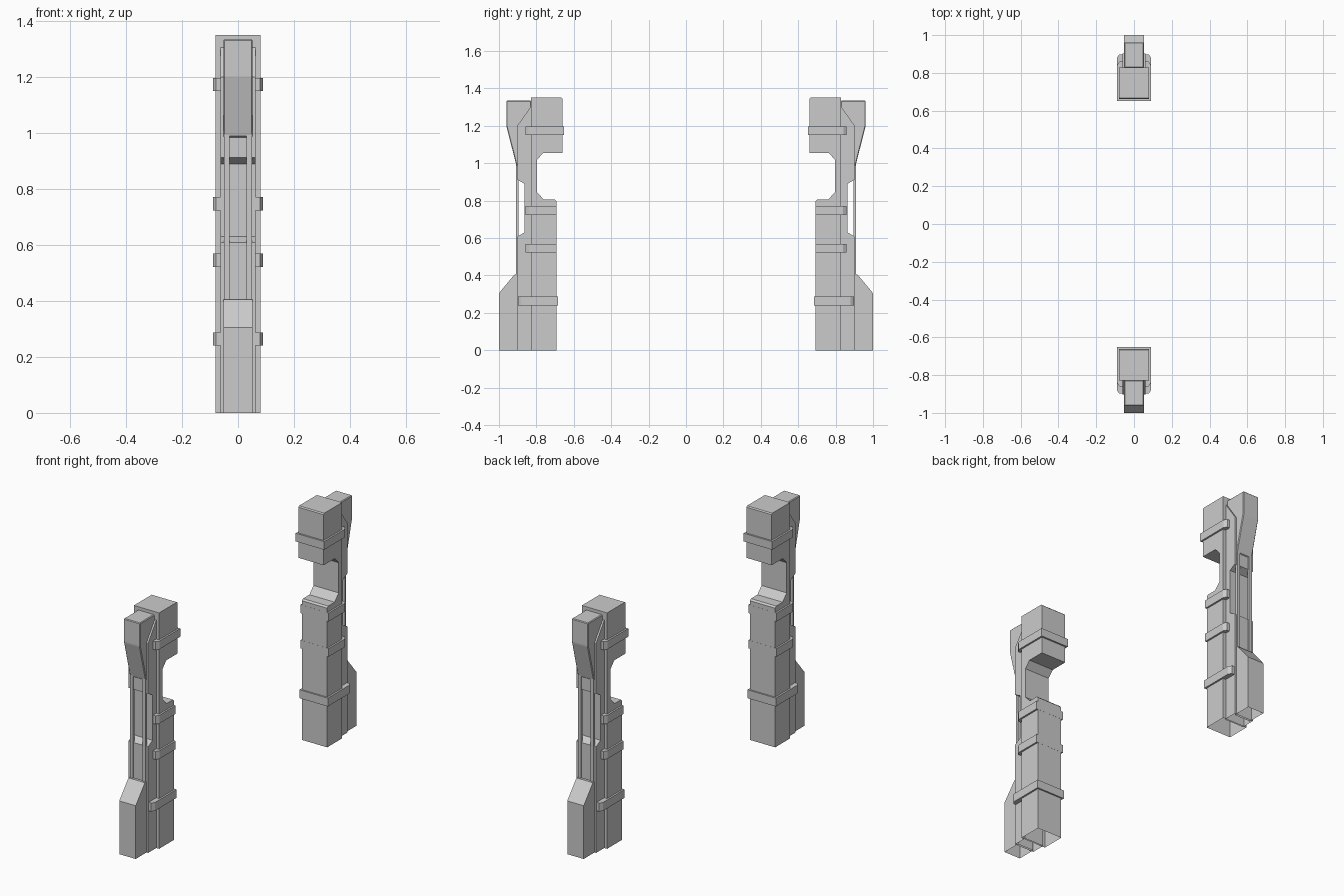
import bpy, bmesh

if "Cube" in bpy.data.objects:
    bpy.data.objects.remove(bpy.data.objects["Cube"])


def prism(name, pts, place, lo, hi, open_bottom=False, bevel=0.0):
    """Extrude a 2D outline from lo to hi; place() maps (a, b, t) to 3D."""
    bm = bmesh.new()
    face = bm.faces.new([bm.verts.new(place(a, b, lo)) for a, b in pts])
    ext = bmesh.ops.extrude_face_region(bm, geom=[face])
    for v in ext["geom"]:
        if isinstance(v, bmesh.types.BMVert):
            v.co += place(0, 0, hi) - place(0, 0, lo)
    bmesh.ops.recalc_face_normals(bm, faces=bm.faces)
    if bevel:
        bmesh.ops.bevel(bm, geom=bm.edges[:], offset=bevel, segments=1, affect='EDGES')
    if open_bottom:
        low = [f for f in bm.faces if all(abs(v.co.z) < 1e-5 for v in f.verts)]
        bmesh.ops.delete(bm, geom=low, context='FACES')
    me = bpy.data.meshes.new(name)
    bm.to_mesh(me)
    bm.free()
    ob = bpy.data.objects.new(name, me)
    bpy.context.collection.objects.link(ob)
    # the second pillar is a mirror image across the middle
    mod = ob.modifiers.new("Mirror", 'MIRROR')
    mod.use_axis = (False, True, False)
    mod.use_mirror_merge = False
    return ob


from mathutils import Vector
side = lambda y, z, t: Vector((t, y, z))   # side profile, extruded across x
plan = lambda x, y, t: Vector((x, y, t))   # floor plan, extruded up z

# main column with the notch on its inner side
column = [(0.693, 0), (0.693, 0.797), (0.702, 0.806), (0.76, 0.806), (0.797, 0.845),
          (0.797, 1.018), (0.763, 1.055), (0.661, 1.055), (0.661, 1.345),
          (0.667, 1.351), (0.828, 1.351), (0.828, 0)]
prism("column", column, side, -0.08, 0.08, True)

# narrower spine on the outer side, recessed halfway up
spine = [(0.82, 0), (0.902, 0), (0.902, 0.608), (0.863, 0.63), (0.863, 0.89),
         (0.902, 0.912), (0.902, 1.2), (0.828, 1.305), (0.82, 1.305)]
prism("spine", spine, side, -0.062, 0.062, True)

# buttress foot
foot = [(0.89, 0), (1.0, 0), (1.0, 0.305), (0.917, 0.405), (0.89, 0.405)]
prism("foot", foot, side, -0.052, 0.052, True)

# tapered head block
head = [(0.828, 0.985), (0.906, 0.985), (0.961, 1.2), (0.961, 1.335), (0.828, 1.335)]
prism("head", head, side, -0.052, 0.052, bevel=0.004)

# pair of thin rails between foot and head
for s, label in ((-1, "left"), (1, "right")):
    rail = [(0.895, 0.39), (0.908, 0.39), (0.908, 1.0), (0.895, 1.0)]
    prism("rail_" + label, rail, side, s * 0.03, s * 0.05)

# clamp bands wrapping the column: bottom, top, inner y, outer y
for i, (z0, z1, y0, y1) in enumerate([(0.24, 0.288, 0.684, 0.898), (0.522, 0.569, 0.6925, 0.858),
                                      (0.724, 0.772, 0.6925, 0.858), (1.15, 1.197, 0.651, 0.859)]):
    half = [(0.09, y0), (0.09, y1 - 0.018), (0.078, y1), (0.06, y1), (0.06, y0 + 0.03)]
    outline = half + [(-x, y) for x, y in reversed(half)]
    prism("band_%d" % (i + 1), outline, plan, z0, z1)
